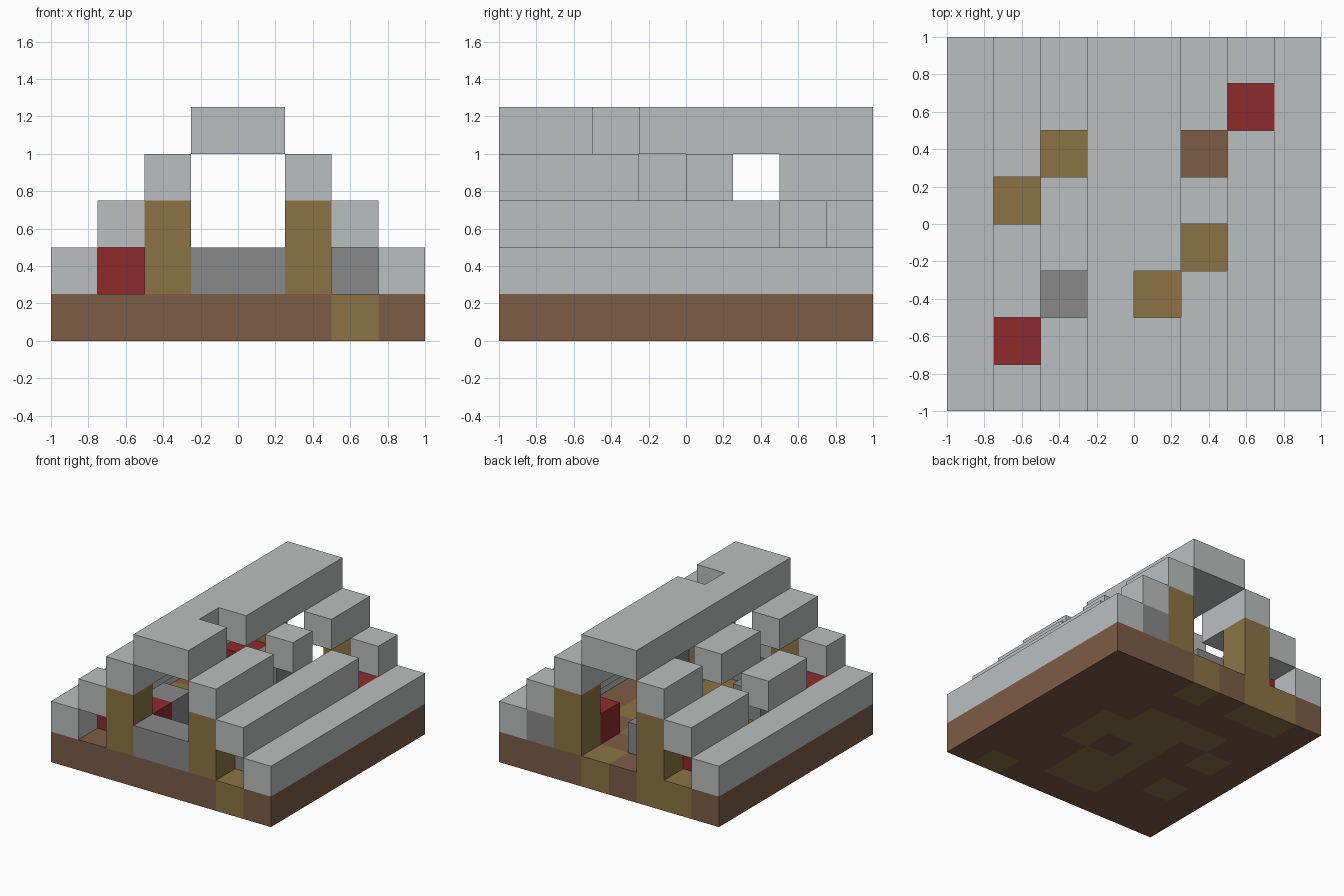
import bpy, bmesh, math

CELL = 0.25

cube = bpy.data.objects.get("Cube")
if cube:
    bpy.data.objects.remove(cube, do_unlink=True)


def material(name, rgb):
    m = bpy.data.materials.new(name)
    m.use_nodes = True
    m.diffuse_color = (*rgb, 1)
    m.node_tree.nodes["Principled BSDF"].inputs["Base Color"].default_value = (*rgb, 1)
    return m


stone = material("light grey stone", (0.50, 0.52, 0.52))
cobble = material("dark grey stone", (0.25, 0.25, 0.25))
timber = material("olive timber", (0.26, 0.175, 0.06))
earth = material("brown earth", (0.205, 0.107, 0.061))
cloth = material("red cloth", (0.275, 0.024, 0.026))


def finish(name, bm, mats):
    bmesh.ops.recalc_face_normals(bm, faces=bm.faces)
    mesh = bpy.data.meshes.new(name)
    bm.to_mesh(mesh)
    bm.free()
    for m in mats:
        mesh.materials.append(m)
    obj = bpy.data.objects.new(name, mesh)
    bpy.context.scene.collection.objects.link(obj)
    return obj


def block(name, mat, start, size):
    """Box given in whole cells, counted from the front right bottom corner."""
    bm = bmesh.new()
    bmesh.ops.create_cube(bm, size=1)
    for v in bm.verts:
        for i in range(3):
            v.co[i] = (start[i] + (v.co[i] + 0.5) * size[i]) * CELL - (1 if i < 2 else 0)
    return finish(name, bm, [mat])


# Floor slab: brown earth with olive planks in some cells (column, row)
planks = {(4, 7), (2, 7), (4, 2), (6, 0), (1, 7), (1, 4), (1, 2),
          (2, 5), (3, 5), (4, 5), (3, 4), (4, 4), (5, 4), (5, 3),
          (3, 3), (3, 2), (3, 1), (4, 1)}
bm = bmesh.new()
bmesh.ops.create_grid(bm, x_segments=8, y_segments=8, size=1)
top = bmesh.ops.extrude_face_region(bm, geom=bm.faces[:])
for v in top["geom"]:
    if isinstance(v, bmesh.types.BMVert):
        v.co.z += CELL
bmesh.ops.recalc_face_normals(bm, faces=bm.faces)
for f in bm.faces:
    c = f.calc_center_median() - f.normal * 0.1
    cell = (math.floor((c.x + 1) / CELL), math.floor((c.y + 1) / CELL))
    f.material_index = 1 if cell in planks else 0
finish("floor", bm, [earth, timber])

# Stepped roof beams: column, layer, rows left open
beams = [("right_wall", 0, 1, []), ("left_wall", 7, 1, []),
         ("right_lower_beam", 1, 2, [1, 4]), ("left_lower_beam", 6, 2, [6]),
         ("right_upper_beam", 2, 3, [2, 5]), ("left_upper_beam", 5, 3, [3, 5])]
for name, col, layer, gaps in beams:
    edges = [-1] + gaps + [8]
    for a, b in zip(edges, edges[1:]):
        block(name, stone, (col, a + 1, layer), (1, b - a - 1, 1))

# Ridge: two cells wide with a notch in its left half
bm = bmesh.new()
outline = [(-1, -4), (1, -4), (1, -2), (0, -2), (0, -1), (1, -1), (1, 4), (-1, 4)]
face = bm.faces.new([bm.verts.new((x * CELL, y * CELL, 4 * CELL)) for x, y in outline])
up = bmesh.ops.extrude_face_region(bm, geom=[face])
for v in up["geom"]:
    if isinstance(v, bmesh.types.BMVert):
        v.co.z += CELL
finish("ridge", bm, [stone])

# Corner posts
for col in (2, 5):
    for row in (0, 7):
        block("post", timber, (col, row, 1), (1, 1, 2))

# Red beds
for name, col, row in [("front_right_bed", 1, 1), ("back_right_bed", 1, 6),
                       ("back_left_bed", 5, 6)]:
    block(name, cloth, (col, row, 1), (2, 1, 1))

# Dark stone blocks
block("front_step", cobble, (3, 0, 1), (2, 1, 1))
for name, col, row in [("bedside_block", 2, 2), ("back_block", 3, 6),
                       ("front_left_block", 6, 1), ("back_left_block", 6, 7)]:
    block(name, cobble, (col, row, 1), (1, 1, 1))
